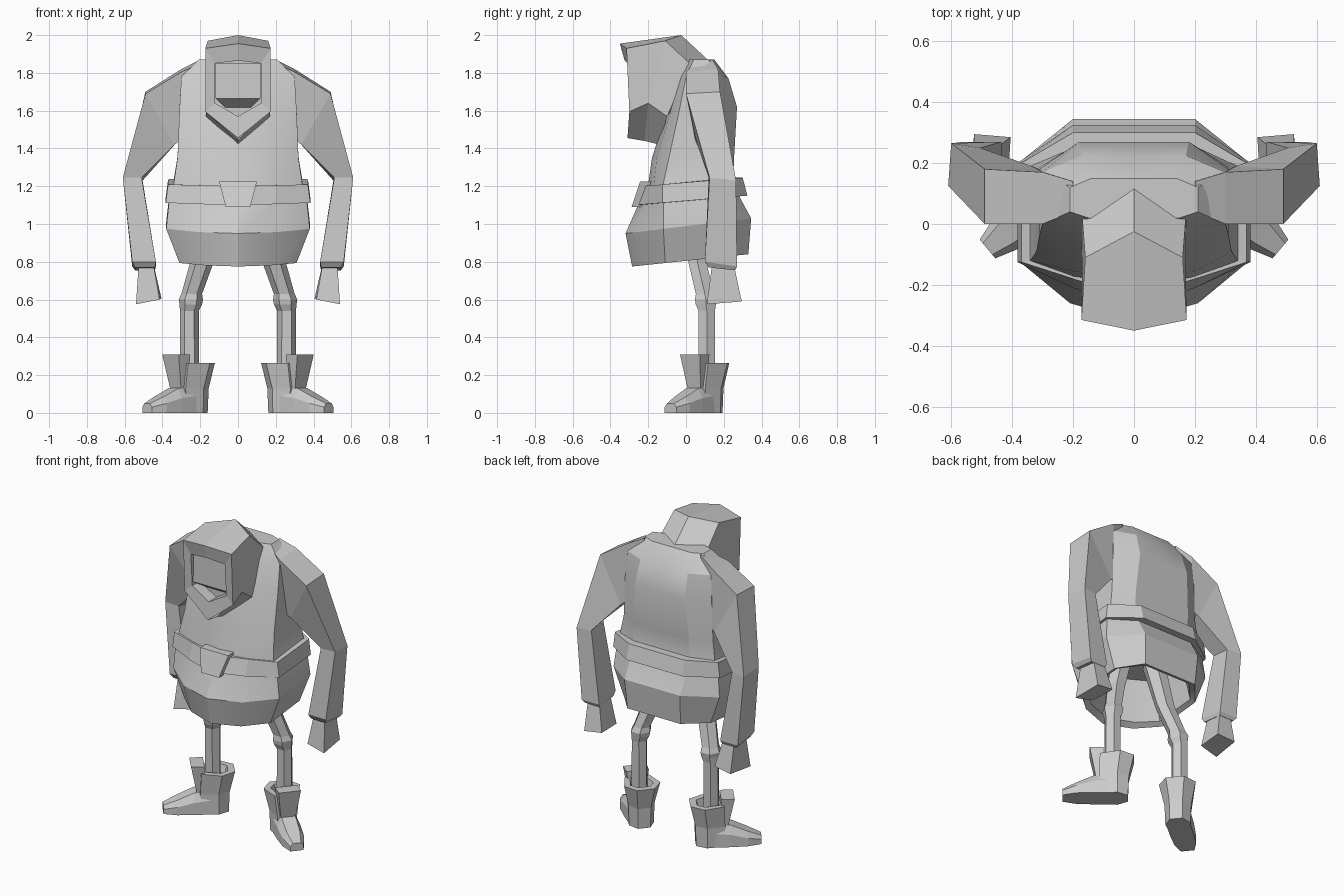
import bpy, bmesh, math
from mathutils import Vector

mat = bpy.data.materials.new("plain grey")
mat.diffuse_color = (0.6, 0.6, 0.6, 1)


def loft(name, rings, caps=(True, True), loop=False, mirror=False, smooth=0):
    """Skin a row of equal-length closed rings into one object."""
    bm = bmesh.new()
    vs = [[bm.verts.new(p) for p in r] for r in rings]
    n = len(vs[0])
    pairs = list(zip(vs, vs[1:])) + ([(vs[-1], vs[0])] if loop else [])
    for a, b in pairs:
        for i in range(n):
            j = (i + 1) % n
            bm.faces.new((a[i], a[j], b[j], b[i]))
    if not loop:
        if caps[0]:
            bm.faces.new(vs[0][::-1])
        if caps[1]:
            bm.faces.new(vs[-1])
    bmesh.ops.recalc_face_normals(bm, faces=bm.faces)
    me = bpy.data.meshes.new(name)
    bm.to_mesh(me)
    bm.free()
    me.materials.append(mat)
    ob = bpy.data.objects.new(name, me)
    bpy.context.collection.objects.link(ob)
    if mirror:
        ob.modifiers.new("mirror", 'MIRROR').use_mirror_merge = False
    if smooth:
        bpy.ops.object.select_all(action='DESELECT')
        ob.select_set(True)
        bpy.context.view_layer.objects.active = ob
        bpy.ops.object.shade_smooth_by_angle(angle=math.radians(smooth))
    return ob


def sym(half):
    """Complete a right-hand half outline (ends on x = 0) across the middle."""
    return half + [(-x, y, z) for x, y, z in half[-2:0:-1]]


def torso(w, yf, ysf, ysb, yb, zf, zb, xf=0.2, xb=0.2, bow=0.06):
    """Ten-sided body section, tilted from zf at the front to zb at the back."""
    pts = [(0, yf), (xf, yf + bow), (w, ysf), (w, ysb), (xb, yb), (0, yb)]
    return sym([(x, y, zf + (zb - zf) * (y - yf) / (yb - yf)) for x, y in pts])


# Tunic with hollow underside
loft("tunic", [
    torso(.24, -.20, -.08, .16, .24, 1.05, 1.08, .12, .14),
    torso(.28, -.25, -.10, .18, .30, .80, .85, .17, .17),
    torso(.31, -.285, -.11, .19, .33, .775, .84, .18, .19),
    torso(.38, -.32, -.12, .20, .345, .95, 1.03, .21, .2),
    torso(.365, -.25, -.12, .19, .28, 1.11, 1.15),
    torso(.34, -.20, -.12, .19, .25, 1.21, 1.24, bow=.03),
    torso(.32, -.18, -.09, .18, .255, 1.35, 1.36, bow=.025),
    torso(.31, -.10, -.035, .18, .27, 1.60, 1.62, .18, .18, .02),
    torso(.30, -.04, 0, .17, .225, 1.78, 1.77, .17, .17, .015),
    torso(.21, .01, .04, .12, .15, 1.87, 1.87, .15, .14, .01),
], smooth=25)

# Belt and buckle
loft("belt", [
    torso(.35, -.22, -.11, .18, .27, 1.10, 1.15),
    torso(.383, -.27, -.125, .20, .325, 1.10, 1.15),
    torso(.37, -.24, -.125, .20, .30, 1.20, 1.245),
    torso(.33, -.19, -.11, .18, .25, 1.20, 1.245),
], loop=True)
loft("buckle", [
    [(-.065, y, 1.09), (.065, y, 1.09), (.1, y + .045, 1.225), (-.1, y + .045, 1.225)]
    for y in (-.288, -.23)])

# Hood: back, crease, front rim, opening, recessed pocket
loft("hood", [
    sym([(0, .115, 1.87), (.17, .02, 1.85), (.17, -.10, 1.57), (0, -.14, 1.42)]),
    sym([(0, -.025, 2.0), (.16, -.11, 1.97), (.17, -.20, 1.64), (0, -.22, 1.44)]),
    sym([(0, -.35, 1.955), (.173, -.315, 1.93), (.173, -.30, 1.595), (0, -.31, 1.455)]),
    sym([(0, -.325, 1.865), (.122, -.31, 1.85), (.122, -.295, 1.64), (0, -.30, 1.57)]),
    sym([(0, -.22, 1.865), (.122, -.22, 1.85), (.122, -.22, 1.64), (0, -.22, 1.57)]),
])
# Face block with undercut chin
loft("face", [
    [(s * .119, -.21, 1.85), (s * .119, -.285, 1.85), (s * .119, -.29, 1.665),
     (s * .06, -.21, 1.61)] for s in (-1, 1)])

# Sleeve: shoulder, upper arm, elbow, wrist
loft("arm", [
    [(.20, .04, 1.85), (.20, .14, 1.87), (.25, .16, 1.45), (.25, .04, 1.45)],
    [(.30, 0, 1.805), (.30, .17, 1.82), (.31, .18, 1.44), (.31, .05, 1.44)],
    [(.49, 0, 1.69), (.49, .18, 1.70), (.335, .19, 1.42), (.335, .06, 1.42)],
    [(.61, .125, 1.245), (.60, .265, 1.23), (.505, .25, 1.23), (.51, .12, 1.245)],
    [(.56, .10, .80), (.56, .27, .775), (.435, .27, .775), (.435, .10, .80)],
    [(.545, .12, .77), (.545, .26, .755), (.44, .26, .755), (.44, .12, .77)],
], mirror=True)
# Mitten-like hand
loft("hand", [
    [(.525, .14, .80), (.525, .25, .80), (.45, .25, .80), (.45, .14, .80)],
    [(.54, .11, .575), (.525, .295, .59), (.405, .285, .605), (.415, .12, .60)],
], mirror=True)


def disc(cx, cy, z, rx, ry, n=6, turn=0):
    return [(cx + rx * math.cos(turn + math.tau * i / n),
             cy + ry * math.sin(turn + math.tau * i / n), z) for i in range(n)]


# Leg: hip, thigh, knee, shin
loft("leg", [disc(*a) for a in (
    (.12, .04, 1.06, .07, .07), (.19, .06, .80, .062, .055),
    (.245, .10, .63, .055, .055), (.25, .105, .60, .064, .066),
    (.25, .105, .575, .06, .062), (.257, .11, .54, .05, .05),
    (.257, .11, .15, .052, .05))], mirror=True)

# Boots are laid out along a toe direction turned outwards
FWD, SIDE, ANKLE = Vector((.77, -.64, 0)), Vector((.64, .77, 0)), Vector((.25, .11, 0))


def foot(f, s, z):
    return tuple(ANKLE + FWD * f + SIDE * s + Vector((0, 0, z)))


def outline(f0, f1, w0, w1, z):
    """Six-sided boot section with a pointed-in heel."""
    return [foot(f0, -w0 * .5, z), foot(f1, -w1, z), foot(f1, w1, z),
            foot(f0, w0 * .5, z), foot((f0 + f1) / 2 - .02, w0, z),
            foot((f0 + f1) / 2 - .02, -w0, z)]


def shaft(f0, f1, w0, w1, z):
    p = outline(f0, f1, w0, w1, z)
    return [p[0], p[5], p[1], p[2], p[4], p[3]]


loft("boot_shaft", [
    shaft(-.085, .08, .075, .06, 0), shaft(-.09, .085, .08, .06, .13),
    shaft(-.12, .08, .11, .075, .265), shaft(-.08, .05, .07, .05, .265),
    shaft(-.06, .04, .05, .04, .20)], mirror=True)


def arch(f, w, h):
    return [foot(f, -w, 0), foot(f, -w, h * .6), foot(f, -w * .6, h),
            foot(f, w * .6, h), foot(f, w, h * .6), foot(f, w, 0)]


loft("boot_toe", [arch(.02, .07, .15), arch(.12, .07, .13),
                  arch(.22, .065, .085), arch(.30, .04, .05)], mirror=True)
# Raised flap at the front of the boot
loft("boot_flap", [
    [foot(f0, -w, z), foot(f1, -w, z), foot(f1, w, z), foot(f0, w, z)]
    for f0, f1, w, z in ((.06, .105, .045, .13), (.06, .14, .068, .31))], mirror=True)
